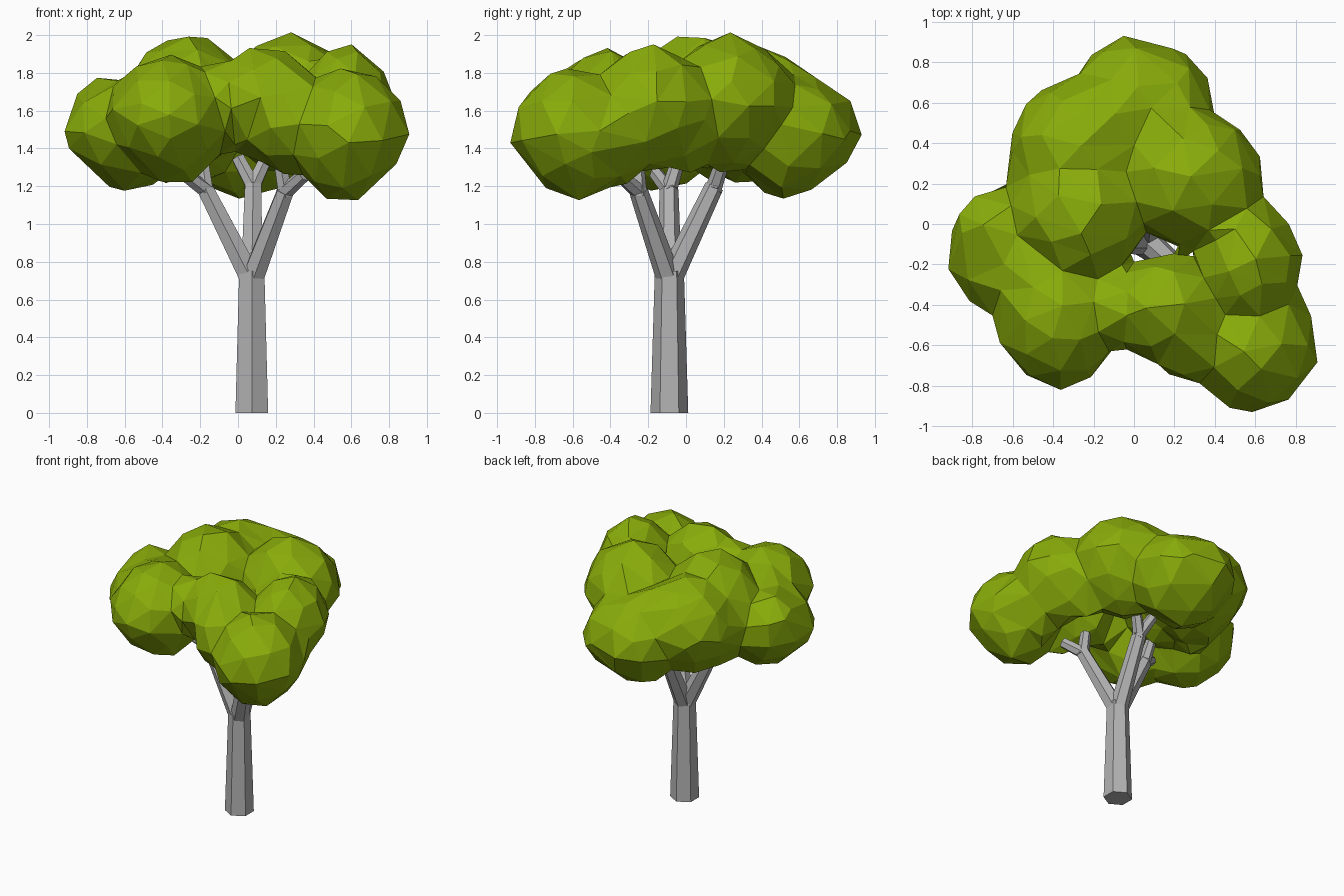
import bpy, bmesh, math
from mathutils import Vector, Matrix

cube = bpy.data.objects.get("Cube")
if cube:
    bpy.data.objects.remove(cube, do_unlink=True)


def material(name, rgb):
    m = bpy.data.materials.new(name)
    m.use_nodes = True
    m.diffuse_color = (*rgb, 1)
    bsdf = next(n for n in m.node_tree.nodes if n.type == 'BSDF_PRINCIPLED')
    bsdf.inputs["Base Color"].default_value = (*rgb, 1)
    bsdf.inputs["Roughness"].default_value = 0.9
    return m


leaf_green = material("leaf green", (0.25, 0.41, 0.003))
bark_grey = material("bark grey", (0.45, 0.45, 0.45))


def finish(bm, name, mat):
    mesh = bpy.data.meshes.new(name)
    bm.to_mesh(mesh)
    bm.free()
    mesh.materials.append(mat)
    obj = bpy.data.objects.new(name, mesh)
    bpy.context.collection.objects.link(obj)
    return obj


def limb(name, start, end, r1, r2):
    """Tapered six-sided limb between two points."""
    a, b = Vector(start), Vector(end)
    d = b - a
    bm = bmesh.new()
    bmesh.ops.create_cone(bm, cap_ends=True, segments=6, radius1=r1, radius2=r2, depth=d.length)
    turn = Vector((0, 0, 1)).rotation_difference(d).to_matrix().to_4x4()
    bmesh.ops.transform(bm, matrix=Matrix.Translation((a + b) / 2) @ turn, verts=bm.verts)
    return finish(bm, name, bark_grey)


def add_lump(bm, centre, half):
    """Slightly pointed ellipsoid whose underside narrows and leans toward the trunk."""
    centre = Vector(centre)
    inward = Vector((0.07 - centre.x, -0.09 - centre.y, 0)).normalized() * 0.05
    power = 1.8
    for v in bmesh.ops.create_icosphere(bm, subdivisions=3, radius=1)["verts"]:
        v.co /= sum(abs(c) ** power for c in v.co) ** (1 / power)
        low = max(0, -v.co.z)
        v.co.xy *= 1 - 0.15 * low
        v.co = centre + Vector(c * (h + 0.008) for c, h in zip(v.co, half)) + inward * low


# trunk
fork = (0.073, -0.088, 0.70)
limb("trunk", (0.073, -0.088, 0), (0.073, -0.088, 0.75), 0.10, 0.077)

# three branches, each ending in two twigs: tip, twig ends
branches = {
    "back": ((0.08, 0.15, 1.20), [(0.00, 0.20, 1.35), (0.15, 0.20, 1.35)]),
    "right": ((-0.17, -0.09, 1.18), [(-0.29, -0.16, 1.27), (-0.19, -0.04, 1.34)]),
    "front": ((0.25, -0.25, 1.17), [(0.22, -0.26, 1.34), (0.35, -0.35, 1.26)]),
}
for key, (tip, ends) in branches.items():
    limb(key + "_branch", fork, tip, 0.066, 0.05)
    for n, end in enumerate(ends, 1):
        base = Vector(tip) - (Vector(end) - Vector(tip)) * 0.15
        limb(f"{key}_twig_{n}", base, end, 0.044, 0.037)

# foliage ring: centre, half sizes
lumps = [
    ((-0.61, -0.14, 1.47), (0.31, 0.33, 0.295)),
    ((-0.37, -0.44, 1.55), (0.32, 0.37, 0.34)),
    ((0.15, -0.42, 1.63), (0.29, 0.26, 0.30)),
    ((0.59, -0.60, 1.47), (0.32, 0.33, 0.35)),
    ((0.57, -0.19, 1.61), (0.255, 0.31, 0.33)),
    ((0.28, 0.23, 1.64), (0.36, 0.34, 0.36)),
    ((-0.01, 0.58, 1.47), (0.32, 0.345, 0.33)),
    ((-0.27, 0.37, 1.57), (0.345, 0.36, 0.36)),
    ((-0.27, 0.06, 1.65), (0.33, 0.35, 0.35)),
    # smaller masses bridging the neighbours
    ((0.17, 0.57, 1.47), (0.22, 0.30, 0.29)),
    ((-0.70, -0.04, 1.58), (0.19, 0.20, 0.19)),
    ((0.28, -0.53, 1.55), (0.24, 0.25, 0.28)),
    ((0.60, -0.40, 1.48), (0.24, 0.26, 0.28)),
    ((0.46, 0.02, 1.58), (0.22, 0.24, 0.30)),
    ((0.17, 0.40, 1.57), (0.24, 0.26, 0.30)),
    ((-0.14, 0.50, 1.55), (0.28, 0.28, 0.32)),
    ((-0.50, -0.28, 1.52), (0.26, 0.27, 0.29)),
    ((-0.09, -0.42, 1.62), (0.20, 0.20, 0.24)),
    ((-0.42, 0.20, 1.52), (0.20, 0.28, 0.30)),
]
bm = bmesh.new()
for centre, half in lumps:
    add_lump(bm, centre, half)
canopy = finish(bm, "canopy", leaf_green)

# fuse the lumps into one skin, soften the creases, then facet it
fuse = canopy.modifiers.new("fuse", 'REMESH')
fuse.mode = 'VOXEL'
fuse.voxel_size = 0.03
soften = canopy.modifiers.new("soften", 'SMOOTH')
soften.factor = 0.5
soften.iterations = 8
facet = canopy.modifiers.new("facet", 'DECIMATE')
facet.ratio = 0.02
